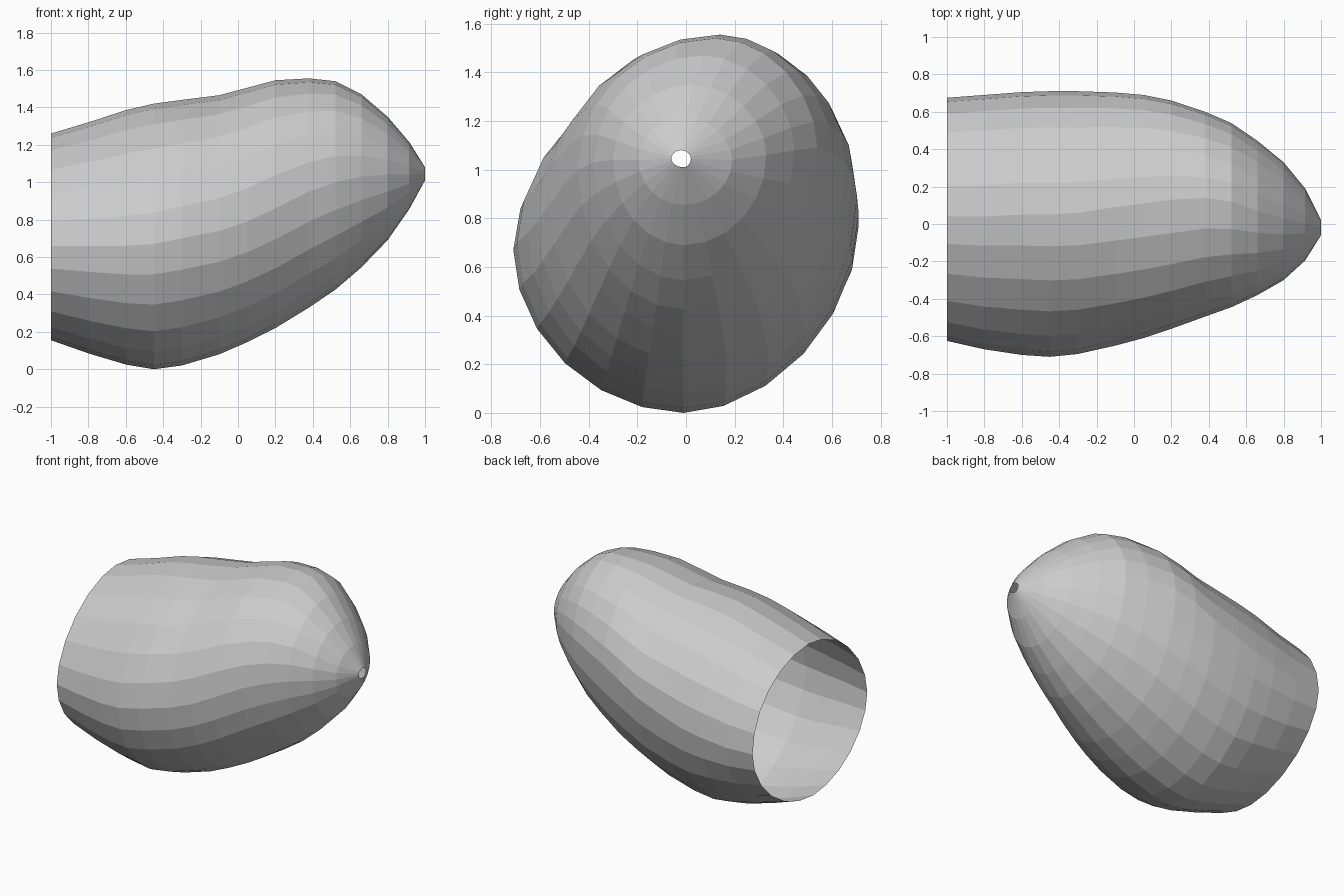
import bpy, bmesh
from math import sin, cos, pi, copysign

if "Cube" in bpy.data.objects:
    bpy.data.objects.remove(bpy.data.objects["Cube"])

SIDES = 24

# Stations: x, top z, bottom z, y min, y max, y of crest, z of widest +y, z of widest -y
STATIONS = [
    (-1.00, 1.26, 0.155, -0.625, 0.675, 0.04, 0.71, 0.66),
    (-0.80, 1.32, 0.085, -0.67, 0.69, 0.04, 0.71, 0.66),
    (-0.60, 1.385, 0.025, -0.70, 0.705, 0.05, 0.74, 0.66),
    (-0.45, 1.42, 0.00, -0.71, 0.71, 0.05, 0.77, 0.67),
    (-0.30, 1.44, 0.02, -0.695, 0.71, 0.06, 0.82, 0.70),
    (-0.10, 1.465, 0.08, -0.65, 0.703, 0.09, 0.89, 0.74),
    (0.05, 1.505, 0.145, -0.61, 0.69, 0.11, 0.97, 0.79),
    (0.20, 1.545, 0.22, -0.56, 0.66, 0.13, 1.03, 0.86),
    (0.38, 1.555, 0.33, -0.495, 0.60, 0.14, 1.07, 0.95),
    (0.52, 1.54, 0.425, -0.445, 0.54, 0.12, 1.09, 1.00),
    (0.66, 1.47, 0.545, -0.38, 0.445, 0.07, 1.08, 1.03),
    (0.80, 1.35, 0.69, -0.30, 0.33, 0.03, 1.06, 1.04),
    (0.915, 1.215, 0.855, -0.195, 0.19, 0.00, 1.04, 1.04),
    (1.00, 1.08, 1.01, -0.06, 0.02, -0.02, 1.045, 1.045),
]
# Flattening of each quarter (+y side, upper half): at the open end, at the front
FLATTEN = {(True, True): (0.0, 0.06), (False, True): (0.12, 0.0),
           (True, False): (0.10, 0.0), (False, False): (0.05, 0.0)}


def section(x, top, bottom, y_min, y_max, crest, z_pos, z_neg):
    """Closed lopsided oval made of four slightly flattened quarter ellipses."""
    front = min(1, max(0, (x + 0.5) / 0.7))
    pts = []
    for i in range(SIDES):
        a = 2 * pi * i / SIDES
        c, s = cos(a), sin(a)
        f_back, f_front = FLATTEN[c > 0, s > 0]
        p = 1 + f_back * (1 - front) + f_front * front
        c, s = copysign(abs(c) ** p, c), copysign(abs(s) ** p, s)
        y_mid = crest if s > 0 else -0.01
        z_mid = z_pos if c > 0 else z_neg
        y = y_mid + c * ((y_max - y_mid) if c > 0 else (y_mid - y_min))
        z = z_mid + s * ((top - z_mid) if s > 0 else (z_mid - bottom))
        pts.append((x, y, z))
    return pts


# Shell lofted through the sections, with both ends left open
bm = bmesh.new()
rings = [[bm.verts.new(p) for p in section(*st)] for st in STATIONS]
for a, b in zip(rings, rings[1:]):
    for i in range(SIDES):
        j = (i + 1) % SIDES
        bm.faces.new((a[i], a[j], b[j], b[i]))
bmesh.ops.recalc_face_normals(bm, faces=bm.faces)
# Make sure the normals of the open shell point outwards
bm.faces.ensure_lookup_table()
if bm.faces[SIDES * 4].normal.y < 0:
    bmesh.ops.reverse_faces(bm, faces=bm.faces)

mesh = bpy.data.meshes.new("nose_shell")
bm.to_mesh(mesh)
bm.free()
shell = bpy.data.objects.new("nose_shell", mesh)
bpy.context.collection.objects.link(shell)
